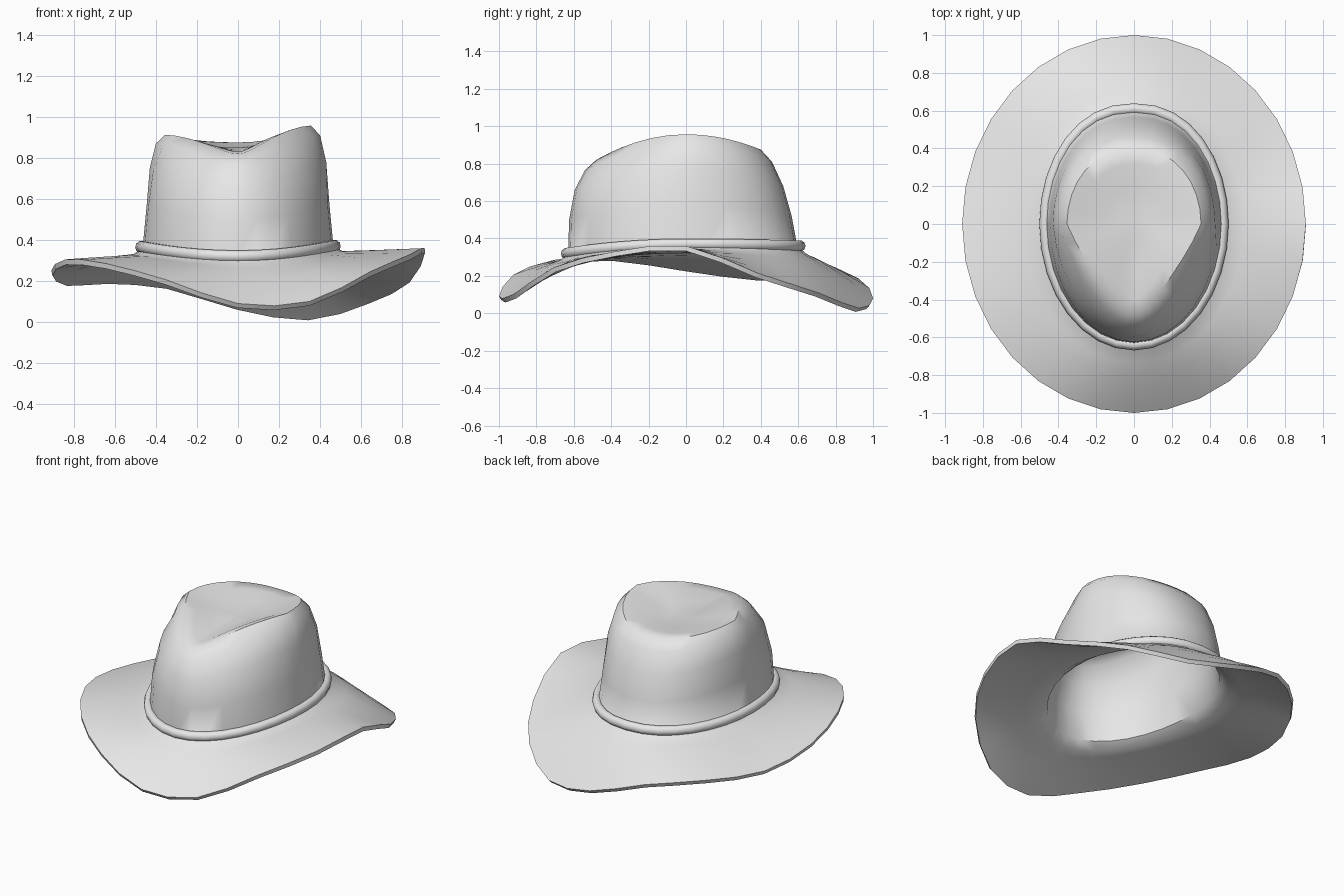
import bpy
import math

if "Cube" in bpy.data.objects:
    bpy.data.objects.remove(bpy.data.objects["Cube"], do_unlink=True)

SEG = 32
ANGLES = [2 * math.pi * j / SEG for j in range(SEG)]

grey = bpy.data.materials.new("light_grey_felt")
grey.use_nodes = True
grey.diffuse_color = (0.8, 0.8, 0.8, 1)
grey.node_tree.nodes["Principled BSDF"].inputs["Base Color"].default_value = (0.8, 0.8, 0.8, 1)


def egg(t, half_x, front, back, pinch, heights):
    """Point on an egg outline, pinched to a teardrop towards the front.
    heights: left, back, right, front."""
    c, s = math.cos(t), math.sin(t)
    x = half_x * c
    if s < 0:
        x *= 1 + pinch * s
    else:
        x = half_x * math.copysign(abs(c) ** 0.9, c)
    left, rear, right, fore = heights
    z = c * c * (left if c > 0 else right) + s * s * (rear if s > 0 else fore)
    return x, s * (back if s > 0 else front), z


def periodic(table, t):
    """Smooth interpolation around a closed table of values."""
    n = len(table)
    u = t / (2 * math.pi) * n
    i = int(math.floor(u + 1e-6))
    f = u - i
    a, b, c, d = (table[(i + k) % n] for k in (-1, 0, 1, 2))
    return b + 0.5 * f * (c - a + f * (2*a - 5*b + 4*c - d + f * (3*(b - c) + d - a)))


def loft(name, rings, cap=None, closed=False):
    """Skin a list of closed rings, optionally joining last to first."""
    verts = [p for ring in rings for p in ring]
    faces = []
    for i in range(len(rings) if closed else len(rings) - 1):
        a, b = i * SEG, (i + 1) % len(rings) * SEG
        for j in range(SEG):
            k = (j + 1) % SEG
            faces.append((a + j, a + k, b + k, b + j))
    if cap:
        last = len(verts) - SEG
        verts.append(cap)
        faces += [(last + j, last + (j + 1) % SEG, len(verts) - 1) for j in range(SEG)]
    mesh = bpy.data.meshes.new(name)
    mesh.from_pydata(verts, [], faces)
    mesh.materials.append(grey)
    ob = bpy.data.objects.new(name, mesh)
    bpy.context.collection.objects.link(ob)
    bpy.ops.object.select_all(action='DESELECT')
    ob.select_set(True)
    bpy.context.view_layer.objects.active = ob
    return ob


# Brim: wavy edge heights every 22.5 degrees, counter-clockwise from +x
EDGE = [.36, .215, .11, .027, .08, .185, .21, .20,
        .25, .305, .285, .205, .09, .10, .245, .33]
BASE = (.475, .645, .61, 0, (.345, .33, .335, .295))
rings = []
for s in (1, .93, .75, .5, .25, .08):
    ring = []
    for t in ANGLES:
        bx, by, bz = egg(t, *BASE)
        ex, ey, ez = .91 * math.cos(t), math.sin(t), periodic(EDGE, t)
        ring.append((bx + (ex - bx) * s, by + (ey - by) * s, bz + (ez - bz) * s ** 1.25))
    rings.append(ring)

# Crown: walls, teardrop rim and sunken top
CROWN = [
    (.465, .630, .595, .00, (.37, .36, .36, .32)),
    (.445, .625, .565, .00, (.58, .52, .57, .50)),
    (.430, .595, .520, .12, (.78, .68, .75, .66)),
    (.400, .540, .460, .38, (.91, .81, .87, .765)),
    (.355, .480, .400, .56, (.957, .875, .912, .82)),
    (.280, .400, .320, .58, (.93, .875, .89, .83)),
    (.170, .250, .200, .45, (.88, .86, .865, .835)),
    (.080, .110, .090, .20, (.855, .852, .852, .842)),
]
rings += [[egg(t, *row) for t in ANGLES] for row in CROWN]
hat = loft("hat_brim_and_crown", rings, cap=(0, 0, .85))
shell = hat.modifiers.new("felt_thickness", 'SOLIDIFY')
shell.thickness = 0.026
shell.offset = -1
bpy.ops.object.modifier_apply(modifier=shell.name)
bpy.ops.object.shade_smooth_by_angle(angle=math.radians(50))

# Cord band: round tube lying in the corner between brim and crown
tube = []
for i in range(10):
    phi = 2 * math.pi * i / 10
    ring = []
    for t in ANGLES:
        x, y, z = egg(t, .472, .64, .61, 0, (.37, .36, .365, .32))
        grow = 1 + .029 * math.cos(phi) / math.hypot(x, y)
        ring.append((x * grow, y * grow, z + .03 * math.sin(phi)))
    tube.append(ring)
loft("hat_band", tube, closed=True)
bpy.ops.object.shade_smooth_by_angle(angle=math.radians(60))
